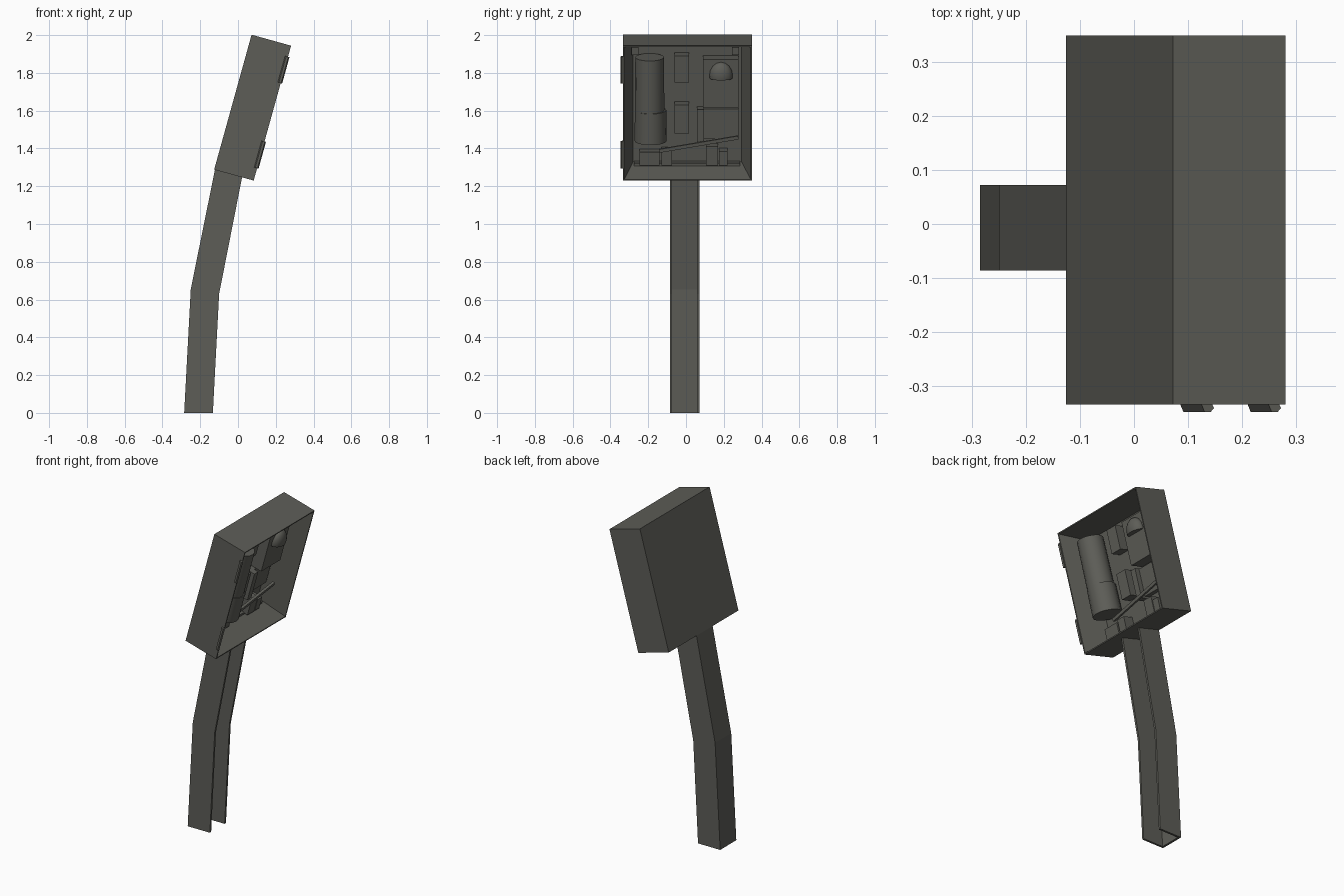
import bpy, bmesh, math
from mathutils import Matrix, Vector

if "Cube" in bpy.data.objects:
    bpy.data.objects.remove(bpy.data.objects["Cube"])

A = math.radians(15.5)          # lean of the cabinet
S, C = math.sin(A), math.cos(A)
# cabinet frame: x = out of the opening, y = width, z = up along the cabinet
FRAME = Matrix(((C, 0, S, 0.083), (0, 1, 0, 0.0075), (-S, 0, C, 1.230), (0, 0, 0, 1)))

grey = bpy.data.materials.new("dark_olive_grey")
grey.diffuse_color = (0.11, 0.11, 0.096, 1)
grey.use_nodes = True
grey.node_tree.nodes["Principled BSDF"].inputs["Base Color"].default_value = grey.diffuse_color


def finish(bm, name, matrix=FRAME, smooth=False):
    bmesh.ops.recalc_face_normals(bm, faces=bm.faces)
    me = bpy.data.meshes.new(name)
    bm.to_mesh(me)
    bm.free()
    me.materials.append(grey)
    ob = bpy.data.objects.new(name, me)
    ob.matrix_world = matrix
    bpy.context.collection.objects.link(ob)
    if smooth:
        bpy.context.view_layer.objects.active = ob
        ob.select_set(True)
        bpy.ops.object.shade_smooth_by_angle(angle=math.radians(40))
        ob.select_set(False)
    return ob


def loft(rings, name, matrix=FRAME):
    """Bridge equal rings of points and cap both ends."""
    bm = bmesh.new()
    loops = [[bm.verts.new(p) for p in r] for r in rings]
    n = len(loops[0])
    for a, b in zip(loops, loops[1:]):
        for i in range(n):
            j = (i + 1) % n
            bm.faces.new((a[i], a[j], b[j], b[i]))
    bm.faces.new(loops[0])
    bm.faces.new(loops[-1])
    return finish(bm, name, matrix)


def up(z, d):
    """Cabinet height that appears at world height z at depth d."""
    return (z - 1.230 + S * d) / C


def block(name, y0, y1, z0, z1, d0, d1, roll=0):
    """Cuboid whose front face spans y0..y1 and world z0..z1."""
    u0, u1 = up(z0, d1), up(z1, d1)
    bm = bmesh.new()
    bmesh.ops.create_cube(bm, size=1)
    bmesh.ops.scale(bm, vec=(d1 - d0, y1 - y0, u1 - u0), verts=bm.verts)
    centre = Vector(((d0 + d1) / 2, (y0 + y1) / 2 - 0.0075, (u0 + u1) / 2))
    bmesh.ops.transform(bm, matrix=Matrix.Translation(centre) @ Matrix.Rotation(roll, 4, 'X'),
                        verts=bm.verts)
    return finish(bm, name)


def cylinder(name, r0, r1, y, u0, u1, d):
    bm = bmesh.new()
    bmesh.ops.create_cone(bm, cap_ends=True, segments=16, radius1=r0, radius2=r1, depth=u1 - u0)
    bmesh.ops.translate(bm, vec=(d, y, (u0 + u1) / 2), verts=bm.verts)
    return finish(bm, name, smooth=True)


# open cabinet: outer shell, thin rim, tapered pocket
W, H, D = 0.3415, 0.741, 0.217


def rect(d, inset):
    w = W - inset
    return [(d, -w, inset), (d, w, inset), (d, w, H - inset), (d, -w, H - inset)]


loft([rect(-D, 0), rect(0, 0), rect(0, 0.007), rect(-0.175, 0.054)], "cabinet_shell")

# bent channel post, open towards +x
T, Y0, Y1 = 0.013, -0.086, 0.072
PROFILE = [(0, Y0), (1, Y0), (1, Y0 + T), (0.09, Y0 + T), (0.09, Y1 - T), (1, Y1 - T), (1, Y1), (0, Y1)]
ENDS = [((-0.285, 0), (-0.133, 0)), ((-0.25, 0.655), (-0.1, 0.63)), ((-0.122, 1.288), (0.022, 1.25))]
loft([[(b[0] + (f[0] - b[0]) * t, y, b[1] + (f[1] - b[1]) * t) for t, y in PROFILE]
      for b, f in ENDS], "channel_post", Matrix())

# door hinges with bevelled section on the -y side
for i, (z0, z1) in enumerate(((1.745, 1.885), (1.295, 1.437))):
    section = [(-0.016, -W), (-0.010, -W - 0.014), (0.002, -W - 0.014), (0.008, -W - 0.007), (0.004, -W + 0.001)]
    loft([[(d, y, up(z, 0)) for d, y in section] for z in (z0, z1)], f"hinge_{i + 1}")

# tall canister in two sections
cylinder("canister_lower", 0.085, 0.083, -0.195, 0.19, 0.36, -0.10)
cylinder("canister_upper", 0.078, 0.076, -0.20, 0.36, 0.65, -0.10)

# parts mounted on the back panel
BACK = -0.18
block("upper_breaker", -0.06, 0.015, 1.75, 1.89, BACK, -0.11)
block("lower_breaker", -0.06, 0.015, 1.48, 1.63, BACK, -0.11)
block("meter_box", 0.09, 0.277, 1.615, 1.87, BACK, -0.09)
block("relay_box", 0.095, 0.277, 1.45, 1.61, BACK, -0.14)
block("relay_side", 0.057, 0.095, 1.43, 1.605, BACK, -0.11)
for i, (y0, y1, z1) in enumerate(((-0.245, -0.14, 1.38), (-0.13, -0.075, 1.39),
                                  (0.105, 0.17, 1.41), (0.175, 0.22, 1.385))):
    block(f"terminal_{i + 1}", y0, y1, 1.31, z1, BACK, -0.11)
block("bottom_rail", -0.275, 0.285, 1.275, 1.322, BACK, -0.135)
for i, y in enumerate((-0.27, 0.262)):
    block(f"corner_lug_{i + 1}", y - 0.018, y + 0.018, 1.895, 1.935, BACK, -0.13)

# loose rod lying diagonally across the opening
block("loose_rod", -0.145, 0.28, 1.412, 1.430, -0.10, -0.085, roll=math.radians(10))

# half-round dial on the meter
bm = bmesh.new()
bmesh.ops.create_uvsphere(bm, u_segments=16, v_segments=8, radius=0.062)
bmesh.ops.bisect_plane(bm, geom=bm.verts[:] + bm.edges[:] + bm.faces[:], plane_co=(0, 0, -0.012),
                       plane_no=(0, 0, -1), clear_outer=True)
bmesh.ops.holes_fill(bm, edges=[e for e in bm.edges if e.is_boundary])
bmesh.ops.scale(bm, vec=(0.7, 1, 1.2), verts=bm.verts)
bmesh.ops.translate(bm, vec=(-0.09, 0.178, up(1.785, -0.09)), verts=bm.verts)
finish(bm, "meter_dial", smooth=True)
